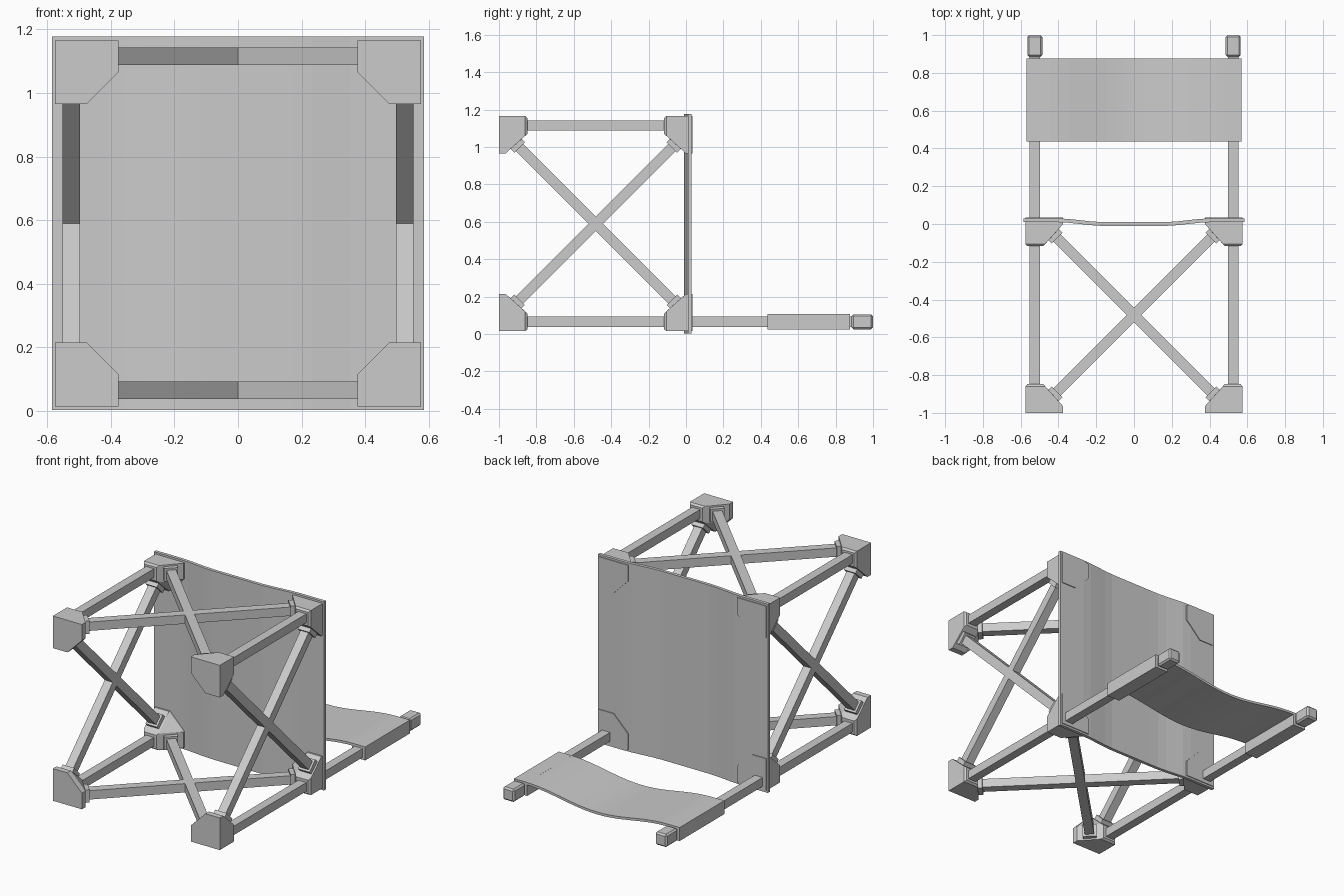
import bpy, bmesh, math
from mathutils import Vector

cube = bpy.data.objects.get("Cube")
if cube:
    bpy.data.objects.remove(cube, do_unlink=True)

grey = bpy.data.materials.new("light grey")
grey.use_nodes = True
grey.diffuse_color = (0.6, 0.6, 0.6, 1)
grey.node_tree.nodes["Principled BSDF"].inputs["Base Color"].default_value = (0.6, 0.6, 0.6, 1)

MID_Y, MID_Z = -0.4825, 0.59      # centre of the leg frame
REACH = 0.525                     # from centre to every rod axis
ROD = 0.055


def finish(name, bm):
    bmesh.ops.recalc_face_normals(bm, faces=bm.faces)
    mesh = bpy.data.meshes.new(name)
    bm.to_mesh(mesh)
    bm.free()
    mesh.materials.append(grey)
    obj = bpy.data.objects.new(name, mesh)
    bpy.context.collection.objects.link(obj)
    return obj


def box(name, lo, hi, bevel=0):
    bm = bmesh.new()
    bmesh.ops.create_cube(bm, size=1)
    lo, hi = Vector(lo), Vector(hi)
    for v in bm.verts:
        v.co = (lo + hi) / 2 + v.co * (hi - lo)
    if bevel:
        bmesh.ops.bevel(bm, geom=bm.edges[:], offset=bevel, segments=1, affect='EDGES')
    return finish(name, bm)


def rod(name, a, b, width=ROD):
    """Square rod from a to b, with one pair of sides along the frame."""
    a, b = Vector(a), Vector(b)
    along = (b - a).normalized()
    side = Vector((1, 0, 0)) if abs(along.x) < 0.01 else Vector((0, 0, 1))
    other = along.cross(side)
    bm = bmesh.new()
    bmesh.ops.create_cube(bm, size=1)
    for v in bm.verts:
        x, y, z = v.co
        v.co = (a + b) / 2 + side * x * width + other * y * width + along * z * (b - a).length
    return finish(name, bm)


def bracket(name, sx, sy, sz):
    """Corner joint: chamfered plate tapering to a square hub around the leg."""
    out, plate, hub = 0.575, 0.375, 0.47
    cut = plate + 0.1
    plan = [(out, out), (plate, out), (plate, cut), (cut, plate), (out, plate)]
    points = [(x, y, z) for x, z in plan for y in (0.0, 0.035)]
    for inset, y in ((0, 0.14), (0.01, 0.152)):
        points += [(x, y, z) for x in (hub + inset, out - inset) for z in (hub + inset, out - inset)]
    bm = bmesh.new()
    for x, y, z in points:
        bm.verts.new((sx * x, MID_Y + sy * (0.5175 - y), MID_Z + sz * z))
    hull = bmesh.ops.convex_hull(bm, input=bm.verts[:])
    loose = {v for v in hull["geom_interior"] if isinstance(v, bmesh.types.BMVert)}
    bmesh.ops.delete(bm, geom=list(loose), context='VERTS')
    bmesh.ops.dissolve_limit(bm, angle_limit=0.01, verts=bm.verts[:], edges=bm.edges[:])
    finish(name, bm)


def sagging_cloth(name, half, place, flat, edge, depth, thick, start, end):
    """Cloth strip across x that eases down to a slack middle."""
    bm = bmesh.new()
    steps = 20
    rings = []
    for i in range(steps + 1):
        x = half * (2 * i / steps - 1)
        t = min(max((abs(x) - flat) / (edge - flat), 0), 1)
        drop = depth * (1 + math.cos(math.pi * t)) / 2
        rings.append([bm.verts.new(place(x, h - drop, s))
                      for h, s in ((0, start), (0, end), (-thick, end), (-thick, start))])
    for a, b in zip(rings, rings[1:]):
        for k in range(4):
            bm.faces.new((a[k], a[(k + 1) % 4], b[(k + 1) % 4], b[k]))
    bm.faces.new(rings[0])
    bm.faces.new(rings[-1])
    finish(name, bm)


# Leg frame: joints, legs and back posts
for sx, side in ((1, "left"), (-1, "right")):
    for sz, depth in ((1, "upper"), (-1, "lower")):
        for sy, end in ((1, "seat"), (-1, "foot")):
            bracket(f"{depth}_{side}_{end}_bracket", sx, sy, sz)
        x, z = sx * REACH, MID_Z + sz * REACH
        rod(f"{depth}_{side}_leg", (x, -0.98, z), (x, 0.02, z))
    z = MID_Z - REACH
    x = sx * REACH
    rod(f"{side}_back_post", (x, 0.01, z), (x, 0.95, z))
    box(f"{side}_post_cap", (x - 0.04, 0.885, z - 0.04), (x + 0.04, 1, z + 0.04), 0.01)
    box(f"{side}_back_sleeve", (x - 0.045, 0.437, z - 0.042), (x + 0.045, 0.877, z + 0.042))

# Crossed braces on all four sides, each with a collar where it leaves a joint
SPAN, COLLAR = 0.45, 0.407
for s, face in ((1, "first"), (-1, "second")):
    for d, way in ((1, "rising"), (-1, "falling")):
        def flat_point(r):
            return (r, MID_Y + d * r, MID_Z + s * REACH)

        def upright_point(r):
            return (s * REACH, MID_Y + d * r, MID_Z + r)

        for kind, point in (("cross", flat_point), ("side", upright_point)):
            rod(f"{face}_{way}_{kind}_brace", point(-SPAN), point(SPAN))
            for e in (-1, 1):
                rod(f"{face}_{way}_{kind}_collar", point(e * COLLAR), point(e * SPAN), 0.08)

# Seat and back cloth
sagging_cloth("seat", 0.585, lambda x, h, s: (x, h, s),
              0.15, 0.42, 0.02, 0.02, 0.003, 1.177)
sagging_cloth("back_rest", 0.49, lambda x, h, s: (x, s, h),
              0.0, 0.49, 0.055, 0.015, 0.437, 0.877)
bpy.data.objects["seat"].location.y = 0.03
bpy.data.objects["back_rest"].location.z = MID_Z - REACH + 0.042
